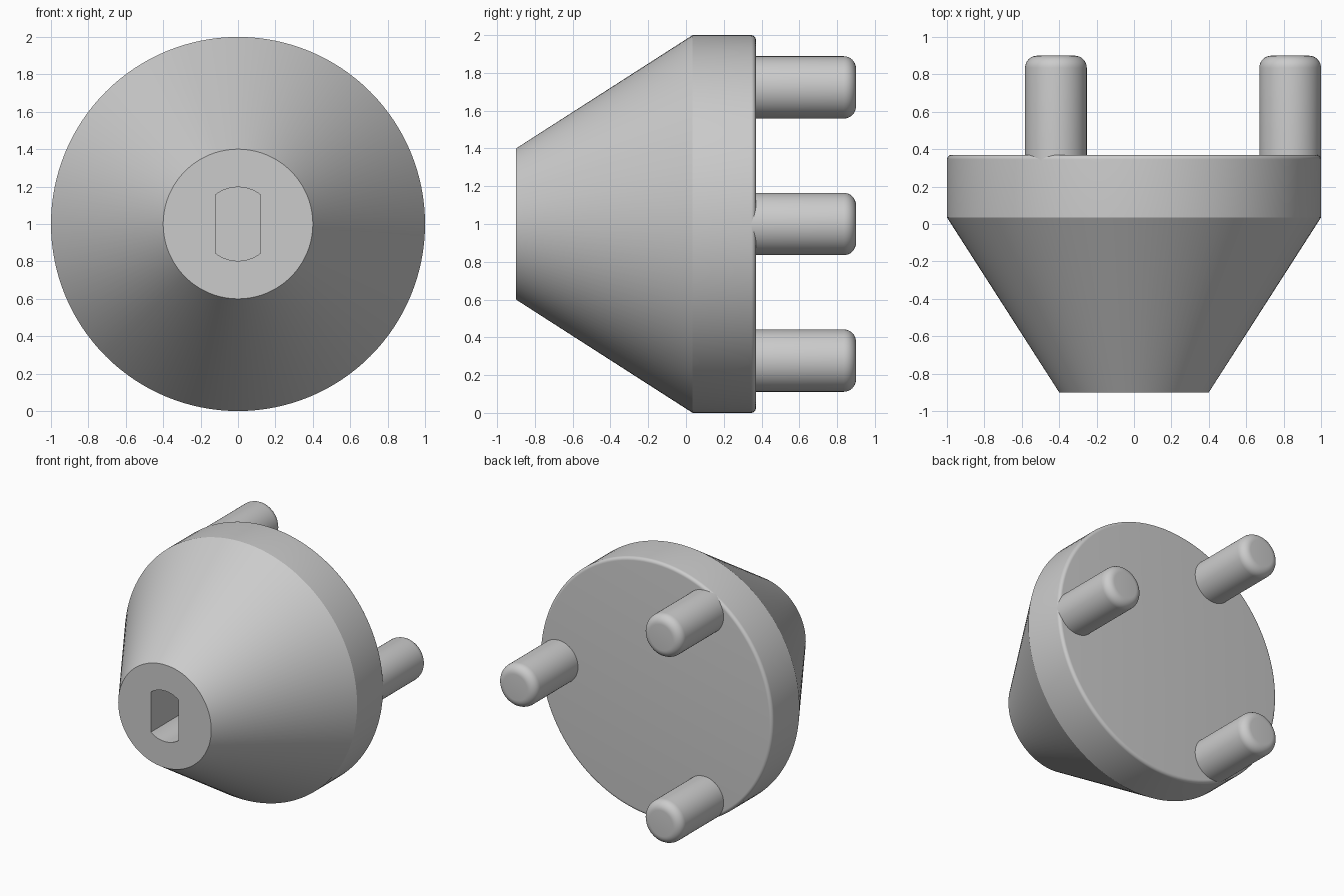
import bpy, bmesh
from math import sin, cos, pi, radians, sqrt, asin
from mathutils import Vector

cube = bpy.data.objects.get("Cube")
if cube:
    bpy.data.objects.remove(cube, do_unlink=True)

grey = bpy.data.materials.new("plain grey")
grey.use_nodes = True
COLOUR = (0.6, 0.6, 0.6, 1)
grey.diffuse_color = COLOUR
grey.node_tree.nodes["Principled BSDF"].inputs["Base Color"].default_value = COLOUR


def finish(bm, name):
    bmesh.ops.recalc_face_normals(bm, faces=bm.faces)
    mesh = bpy.data.meshes.new(name)
    bm.to_mesh(mesh)
    bm.free()
    mesh.materials.append(grey)
    obj = bpy.data.objects.new(name, mesh)
    bpy.context.collection.objects.link(obj)
    return obj


def fillet(radius, end, size, steps=8):
    """Rounded rim: (radius, y) points from the side wall round to the end face."""
    return [(radius - size + size * cos(a), end - size + size * sin(a))
            for a in (pi / 2 * i / steps for i in range(steps + 1))]


def turned(name, profile, segments, x=0, z=1):
    """Solid of revolution about an axis along y, with flat end caps."""
    bm = bmesh.new()
    rings = [[bm.verts.new((x + r * cos(2 * pi * i / segments), y,
                            z + r * sin(2 * pi * i / segments)))
              for i in range(segments)] for r, y in profile]
    for a, b in zip(rings, rings[1:]):
        for i in range(segments):
            j = (i + 1) % segments
            bm.faces.new((a[i], a[j], b[j], b[i]))
    bm.faces.new(rings[0])
    bm.faces.new(rings[-1])
    return finish(bm, name)


def smooth(obj):
    bpy.ops.object.select_all(action='DESELECT')
    obj.select_set(True)
    bpy.context.view_layer.objects.active = obj
    bpy.ops.object.shade_smooth_by_angle(angle=radians(30))


# Conical body with a straight rim and a softened back edge
body = turned("conical_body", [(0.4, -0.9), (1, 0.035)] + fillet(1, 0.37, 0.025), 128)

# Shaft socket cutter: a round bore with two flat sides
R, HALF = 0.197, 0.12
reach = asin(HALF / R)
arc = [reach * (2 * i / 16 - 1) for i in range(17)]
outline = [(R * sin(a), R * cos(a)) for a in arc] + [(-R * sin(a), -R * cos(a)) for a in arc]
bm = bmesh.new()
floor = bm.faces.new([bm.verts.new((x, -0.3, 1 + z)) for x, z in outline])
wall = bmesh.ops.extrude_face_region(bm, geom=[floor], use_keep_orig=True)
bmesh.ops.translate(bm, vec=Vector((0, -0.7, 0)),
                    verts=[v for v in wall["geom"] if isinstance(v, bmesh.types.BMVert)])
cutter = finish(bm, "socket_cutter")
cutter.hide_render = True

cut = body.modifiers.new("socket", 'BOOLEAN')
cut.operation = 'DIFFERENCE'
cut.solver = 'EXACT'
cut.object = cutter
bpy.context.view_layer.objects.active = body
bpy.ops.object.modifier_apply(modifier=cut.name)
bpy.data.objects.remove(cutter, do_unlink=True)
smooth(body)

# Three round-ended drive pegs spaced evenly on the back
PEG = 0.165
for i, label in enumerate(("left", "upper_right", "lower_right")):
    a = 2 * pi * i / 3
    peg = turned(label + "_peg", [(PEG, 0.34)] + fillet(PEG, 0.9, 0.065), 64,
                 (1 - PEG) * cos(a), 1 + (1 - PEG) * sin(a))
    smooth(peg)
